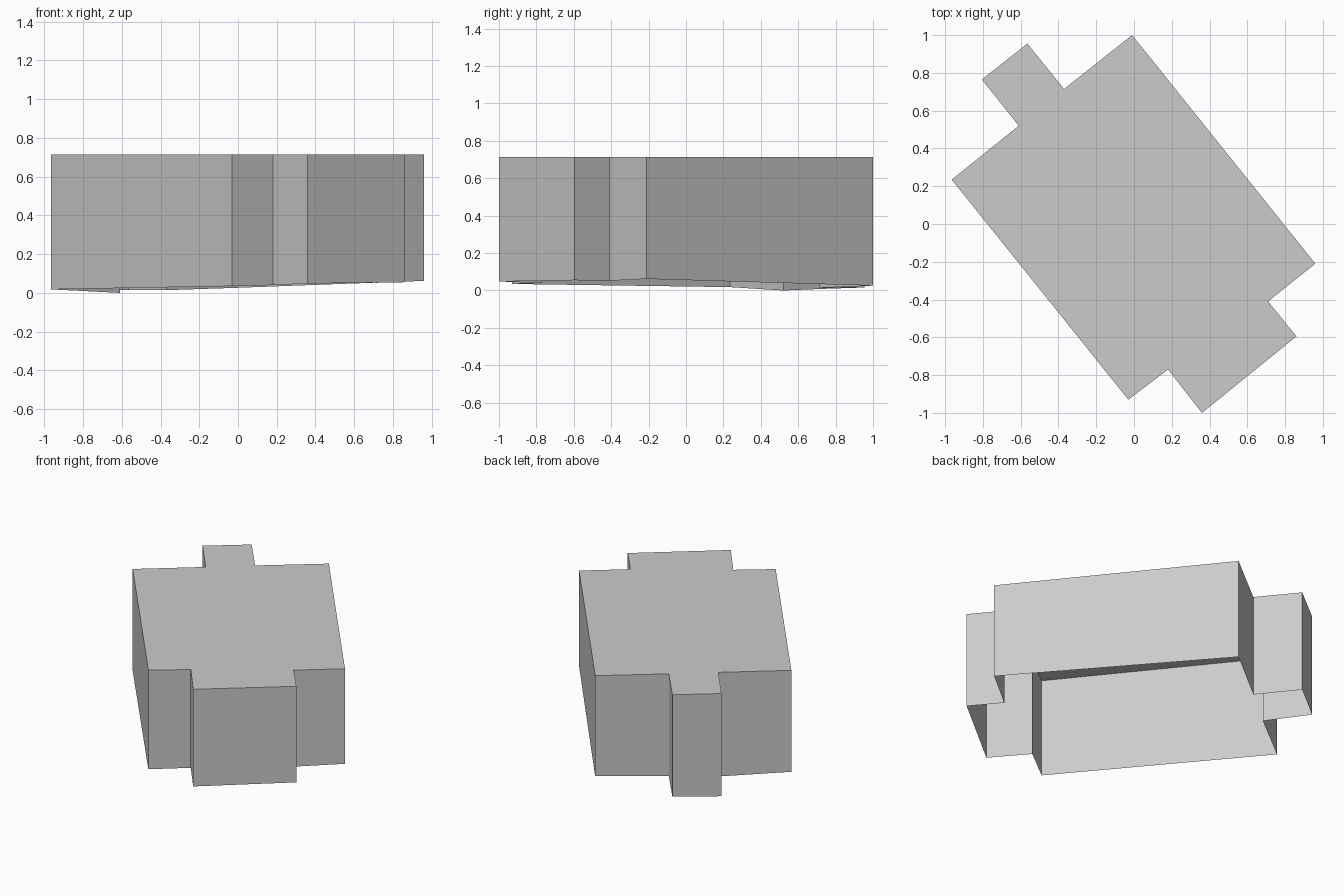
import bpy
import bmesh

cube = bpy.data.objects.get("Cube")
if cube:
    bpy.data.objects.remove(cube, do_unlink=True)

ROOF_HEIGHT = 0.715

# Building outline, counterclockwise: x, y and height of the wall foot
# (the walls run down to gently sloping ground)
outline = [
    (-0.03, -0.93, 0.035), (0.18, -0.77, 0.04),
    (0.36, -1.0, 0.048), (0.86, -0.595, 0.055),   # wide front bay
    (0.71, -0.41, 0.052), (0.96, -0.21, 0.062),
    (-0.01, 1.0, 0.026), (-0.37, 0.715, 0.014),
    (-0.565, 0.955, 0.016), (-0.805, 0.765, 0.01),  # narrow back bay
    (-0.61, 0.52, 0.0), (-0.965, 0.235, 0.018),
]

# Plain grey
grey = bpy.data.materials.new("light grey")
grey.use_nodes = True
colour = (0.6, 0.6, 0.6, 1)
grey.diffuse_color = colour
grey.node_tree.nodes["Principled BSDF"].inputs["Base Color"].default_value = colour

# Walls and flat roof as one shell, open underneath
bm = bmesh.new()
feet = [bm.verts.new(p) for p in outline]
eaves = [bm.verts.new((x, y, ROOF_HEIGHT)) for x, y, _ in outline]
for i in range(len(outline)):
    j = (i + 1) % len(outline)
    bm.faces.new((feet[i], feet[j], eaves[j], eaves[i]))
bm.faces.new(eaves)

mesh = bpy.data.meshes.new("building_shell")
bm.to_mesh(mesh)
bm.free()
mesh.materials.append(grey)
building = bpy.data.objects.new("building_shell", mesh)
bpy.context.collection.objects.link(building)
